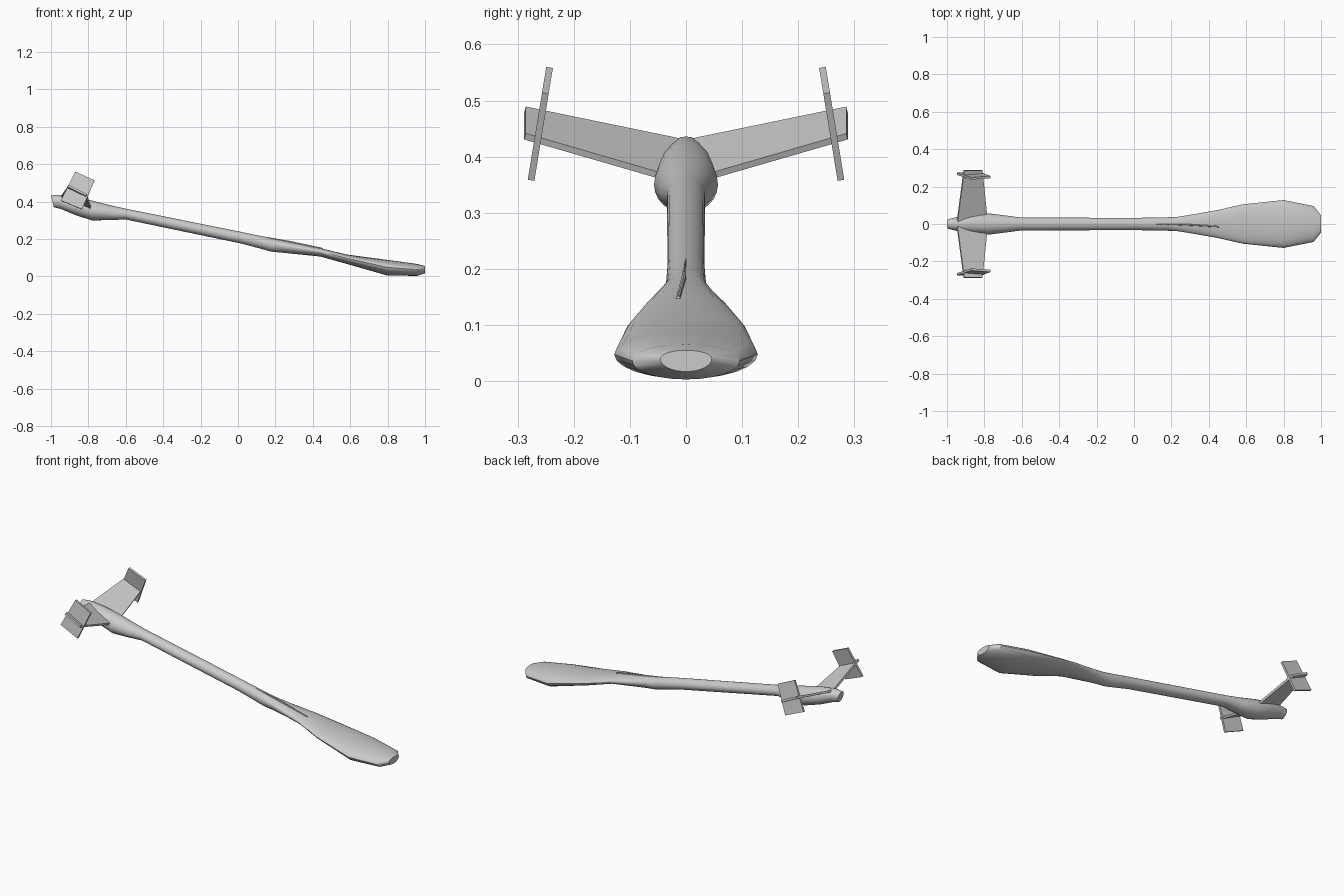
import bpy, bmesh, math
from mathutils import Vector

if "Cube" in bpy.data.objects:
    bpy.data.objects.remove(bpy.data.objects["Cube"])


def finish(name, bm, smooth=None):
    bmesh.ops.recalc_face_normals(bm, faces=bm.faces)
    mesh = bpy.data.meshes.new(name)
    bm.to_mesh(mesh)
    bm.free()
    ob = bpy.data.objects.new(name, mesh)
    bpy.context.collection.objects.link(ob)
    if smooth:
        bpy.ops.object.select_all(action='DESELECT')
        ob.select_set(True)
        bpy.context.view_layer.objects.active = ob
        bpy.ops.object.shade_smooth_by_angle(angle=math.radians(smooth))
    return ob


def loft(name, sections, sides, smooth):
    """Oval rings: x, y centre, top z, widest z, bottom z, half width, end slant."""
    bm = bmesh.new()
    rings = []
    for x, yc, top, mid, bottom, half, slant in sections:
        ring = []
        for i in range(sides):
            a = 2 * math.pi * i / sides
            s = math.sin(a)
            z = mid + s * ((top - mid) if s > 0 else (mid - bottom))
            ring.append(bm.verts.new((x + slant * (top - z), yc + half * math.cos(a), z)))
        rings.append(ring)
    for r, q in zip(rings, rings[1:]):
        for i in range(sides):
            j = (i + 1) % sides
            bm.faces.new((r[i], r[j], q[j], q[i]))
    bm.faces.new(rings[0])
    bm.faces.new(rings[-1])
    return finish(name, bm, smooth)


def slab(name, corners, thickness):
    """Flat four-cornered plate with its thickness centred, mirrored in y."""
    c = [Vector(p) for p in corners]
    n = (c[2] - c[0]).cross(c[3] - c[1]).normalized() * thickness / 2
    bm = bmesh.new()
    a = [bm.verts.new(p + n) for p in c]
    b = [bm.verts.new(p - n) for p in c]
    bm.faces.new(a)
    bm.faces.new(b[::-1])
    for i in range(4):
        j = (i + 1) % 4
        bm.faces.new((a[i], b[i], b[j], a[j]))
    ob = finish(name, bm)
    ob.modifiers.new("mirror", 'MIRROR').use_axis = (False, True, False)
    return ob


# Long shaft swelling at the tail and flattening into the paddle blade
loft("shaft_and_blade", [
    (-1.00, 0, .433, .403, .370, .026, .24),
    (-.955, 0, .436, .400, .360, .036, .12),
    (-.87, 0, .424, .375, .328, .051, 0),
    (-.78, 0, .405, .350, .299, .057, 0),
    (-.69, 0, .382, .338, .301, .046, 0),
    (-.60, 0, .362, .332, .304, .034, 0),
    (.02, 0, .237, .206, .175, .033, 0),
    (.18, 0, .203, .170, .132, .036, 0),
    (.24, 0, .191, .163, .126, .039, 0),
    (.44, 0, .151, .134, .106, .073, 0),
    (.58, 0, .117, .097, .067, .105, 0),
    (.80, 0, .088, .048, .004, .128, 0),
    (.96, 0, .066, .036, .003, .096, 0),
    (1.00, 0, .055, .040, .017, .046, 0),
], 24, 35)

# Fine ridge where the shaft runs out onto the blade
loft("blade_ridge", [
    (.10, 0, .220, .216, .205, .001, 0),
    (.28, -.004, .189, .180, .165, .005, 0),
    (.455, -.014, .152, .147, .135, .004, 0),
], 8, 35)

# Swept, upturned tail fins
slab("tail_fin", [
    (-.785, .025, .360), (-.945, .015, .428),
    (-.909, .287, .484), (-.812, .287, .436)], .012)

# Canted plates at the fin tips
slab("fin_tip_plate", [(x, .243 + (.56 - z) * .164, z) for x, z in
     ((-.87, .559), (-.767, .513), (-.834, .358), (-.947, .405))], .012)
